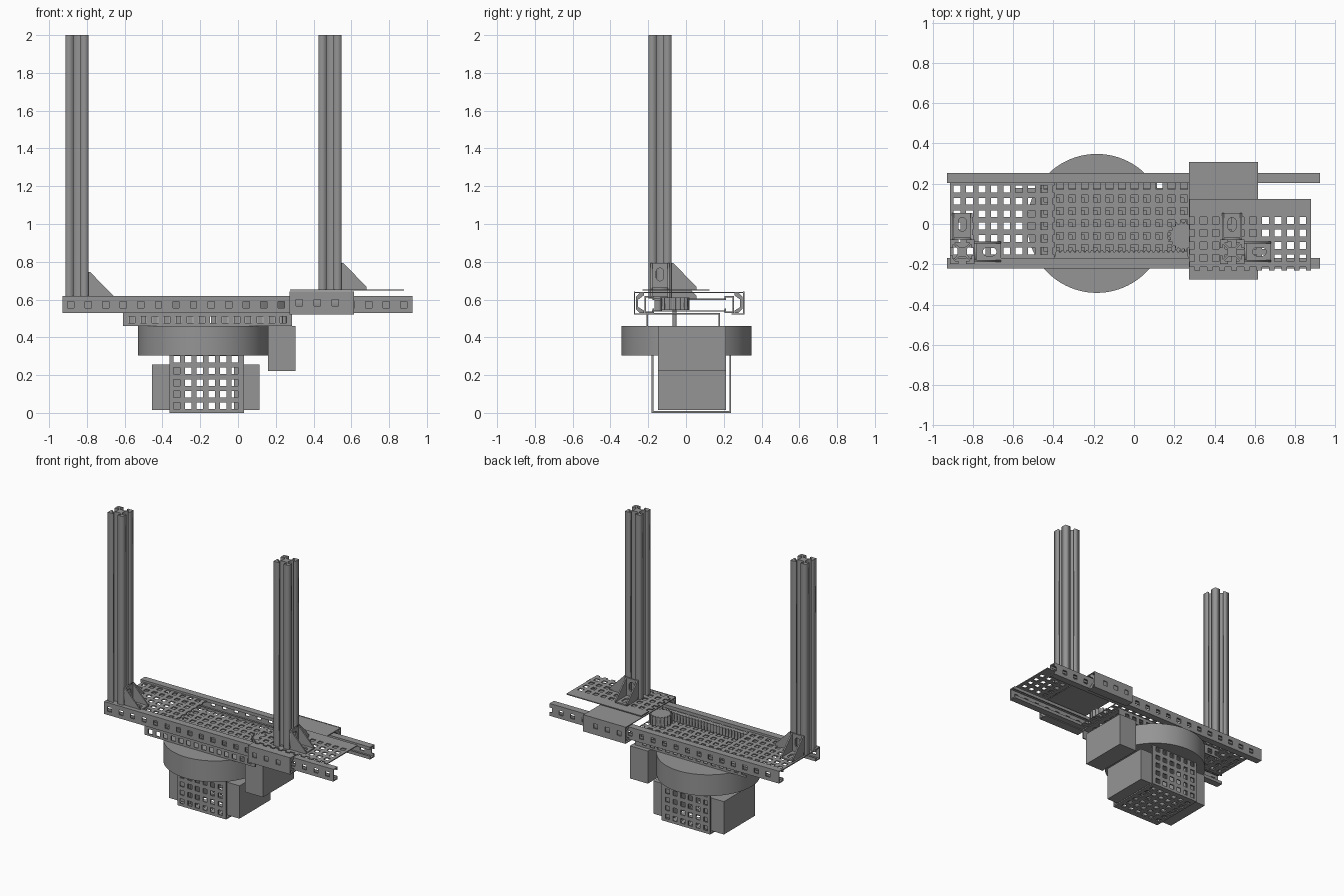
import bpy, bmesh, math
from mathutils import Matrix, Vector

if "Cube" in bpy.data.objects:
    bpy.data.objects.remove(bpy.data.objects["Cube"])

PITCH, HOLE = 0.0617, 0.034
X, Y, Z = Vector((1, 0, 0)), Vector((0, 1, 0)), Vector((0, 0, 1))
GREY = bpy.data.materials.new("dark_grey")
GREY.diffuse_color = (0.3, 0.3, 0.3, 1)
GREY.use_nodes = True
GREY.node_tree.nodes["Principled BSDF"].inputs["Base Color"].default_value = GREY.diffuse_color


def frame(o, u=X, v=Y):
    """Matrix with local x along u, local y along v, origin at o."""
    n = u.cross(v)
    m = Matrix((u, v, n)).transposed().to_4x4()
    m.translation = Vector(o)
    return m


def finish(name, bm):
    bmesh.ops.recalc_face_normals(bm, faces=bm.faces)
    me = bpy.data.meshes.new(name)
    bm.to_mesh(me)
    bm.free()
    me.materials.append(GREY)
    ob = bpy.data.objects.new(name, me)
    bpy.context.collection.objects.link(ob)
    return ob


def box(name, x0, x1, y0, y1, z0, z1):
    bm = bmesh.new()
    bmesh.ops.create_cube(bm, size=1)
    for v in bm.verts:
        v.co = Vector(((x0 + x1) / 2 + v.co.x * (x1 - x0),
                       (y0 + y1) / 2 + v.co.y * (y1 - y0),
                       (z0 + z1) / 2 + v.co.z * (z1 - z0)))
    return finish(name, bm)


def perforated(name, m, u, v, hu, hv, t):
    """Sheet u x v with square holes centred on hu x hv; thickness t along local z."""
    def cells(ext, holes):
        spans, pos = [], ext[0]
        for c in holes:
            a, b = max(c - HOLE / 2, ext[0]), min(c + HOLE / 2, ext[1])
            if b <= a:
                continue
            if a > pos + 1e-5:
                spans.append((pos, a, False))
            spans.append((a, b, True))
            pos = b
        if pos < ext[1] - 1e-5:
            spans.append((pos, ext[1], False))
        return spans
    bm = bmesh.new()
    for a, b, h in cells(u, hu):
        for c, d, k in cells(v, hv):
            if not (h and k):
                bm.faces.new([bm.verts.new(p) for p in ((a, c, 0), (b, c, 0), (b, d, 0), (a, d, 0))])
    bmesh.ops.remove_doubles(bm, verts=bm.verts, dist=1e-4)
    r = bmesh.ops.extrude_face_region(bm, geom=list(bm.faces), use_keep_orig=True)
    top = [e for e in r['geom'] if isinstance(e, bmesh.types.BMVert)]
    bmesh.ops.translate(bm, verts=top, vec=(0, 0, t))
    bm.transform(m)
    return finish(name, bm)


def prism(name, loops, m, depth):
    """Filled outline (further loops are holes) extruded along local z."""
    cu = bpy.data.curves.new(name, 'CURVE')
    cu.dimensions, cu.fill_mode, cu.extrude = '2D', 'BOTH', depth / 2
    for pts in loops:
        s = cu.splines.new('POLY')
        s.points.add(len(pts) - 1)
        for p, q in zip(s.points, pts):
            p.co = (q[0], q[1], 0, 1)
        s.use_cyclic_u = True
    tmp = bpy.data.objects.new(name + "_outline", cu)
    bpy.context.collection.objects.link(tmp)
    me = tmp.evaluated_get(bpy.context.evaluated_depsgraph_get()).to_mesh()
    bm = bmesh.new()
    bm.from_mesh(me)
    bpy.data.objects.remove(tmp)
    bmesh.ops.remove_doubles(bm, verts=bm.verts, dist=1e-5)
    bm.transform(m @ Matrix.Translation((0, 0, depth / 2)))
    return finish(name, bm)


def steps(start, n, p=PITCH):
    return [start + i * p for i in range(n)]


def rect(x0, x1, y0, y1):
    return [(x0, y0), (x1, y0), (x1, y1), (x0, y1)]


def slot(cx, cy, r, half):
    """Oblong slot lying along local x."""
    return [(cx + (half if math.cos(a) > 0 else -half) + r * math.cos(a), cy + r * math.sin(a))
            for a in [(i + .5) * math.tau / 20 for i in range(20)]]


# Slotted upright posts
side = [(-.061, -.061), (-.019, -.061), (-.019, -.047), (-.036, -.047), (-.036, -.043), (-.016, -.024),
        (.016, -.024), (.036, -.043), (.036, -.047), (.019, -.047), (.019, -.061)]
slotted = []
for k in range(4):
    c, s = (1, 0, -1, 0)[k], (0, 1, 0, -1)[k]
    slotted += [(c * x - s * y, s * x + c * y) for x, y in side]


def gusset(name, m):
    """Corner bracket: foot along local x, height along z, two cheeks."""
    w, L, H, t = .1, .132, .14, .01
    cheek = [(0, 0), (L, 0), (L, .015), (t, H), (0, H)]
    for i, y in enumerate((-w / 2 + t, w / 2)):
        prism(f"{name}_cheek_{i}", [cheek], m @ frame((0, y, 0), X, Z), t)
    prism(name + "_foot", [rect(0, L, -w / 2, w / 2), slot(.075, 0, .02, .014)], m, t)
    prism(name + "_back", [rect(0, H, -w / 2, w / 2), slot(.08, 0, .02, .014)],
          m @ frame((t, 0, 0), Z, Y), t)


for label, px, pz in (("left", -.853, .605), ("right", .487, .653)):
    prism(label + "_post", [slotted], frame((px, -.138, pz)), 2 - pz)
    gusset(label + "_gusset_x", frame((px + .061, -.138, pz)))
    gusset(label + "_gusset_y", frame((px, -.077, pz), Y, -X))

# Mirrored slide rails with lipped C section, and slider shells
MID = .017
for label, s in (("front", -1), ("back", 1)):
    yo = MID + s * .237

    def bar(name, x0, x1, d0, d1, z0, z1):
        a, b = sorted((yo - s * d0, yo - s * d1))
        box(f"{label}_{name}", x0, x1, a, b, z0, z1)
    web = frame((0, yo if s > 0 else yo + .008, 0), X, Z)
    first = -.885 if s < 0 else -.8386
    perforated(label + "_rail_web", web, (-.93, .925), (.53, .62), steps(first, 20, .0928), [.573], .008)
    for i, (z, zl) in enumerate(((.53, .538), (.612, .597))):
        bar(f"rail_flange_{i}", -.93, .925, .008, .05, z, z + .008)
        bar(f"rail_lip_{i}", -.93, .925, .043, .05, zl, zl + .015)
    ys = MID + s * .292
    perforated(label + "_slider_wall", frame((0, ys if s > 0 else ys + .006, 0), X, Z), (.273, .615),
               (.52, .642), [.325, .42, .515], [.582], .006)
    bar("slider_under_lip", .273, .615, -.055, .012, .52, .526)
    insert = [(s * d, z) for d, z in ((.24, .53), (.262, .53), (.282, .55), (.282, .615),
                                      (.262, .635), (.24, .635), (.24, .622), (.27, .6), (.27, .56), (.24, .542))]
    prism(label + "_slider_insert", [insert], frame((.28, MID, 0), Y, Z), .33)
box("slider_bridge", .273, .615, -.275, .309, .634, .64)

# Perforated decks: fixed left deck, lower deck under the rack, moving right deck
perforated("left_deck", frame((0, 0, .597)), (-.915, -.395), (-.172, .205),
           steps(-.879, 9), steps(-.134, 6), .008)
perforated("lower_deck", frame((0, 0, .536)), (-.46, .33), (-.18, .208),
           steps(-.43, 13), steps(-.12, 6), .006)
perforated("right_deck", frame((0, 0, .647)), (.275, .88), (-.23, .125),
           steps(.283, 10), steps(-.23, 5), .007)

# Lower channel joining rails to turntable
perforated("channel_web", frame((0, 0, .522)), (-.61, .285), (-.21, .18),
           steps(-.571, 14), steps(-.134, 5), .008)
for label, y, x in (("front", -.202, -.562), ("back", .18, -.593)):
    perforated(f"channel_{label}_flange", frame((0, y, 0), X, Z), (-.61, .285), (.46, .522),
               steps(x, 14), [.492], .008)

# Rack and pinion drive
N, R = 18, .07
gear = []
for i in range(N):
    for f, r in ((-.3, R - .006), (-.15, R + .008), (.15, R + .008), (.3, R - .006)):
        a = (i + f) * math.tau / N
        gear.append((r * math.cos(a), r * math.sin(a)))
prism("pinion_gear", [gear], frame((.245, -.06, .545)), .065)
bore = [(.011 * math.cos(i * math.tau / 12), .011 * math.sin(i * math.tau / 12)) for i in range(12)]
prism("pinion_shaft", [bore], frame((.245, -.06, .455)), .15)
rack, p = [(-.395, -.168)], R * math.tau / N
for i in range(27):
    x = -.39 + i * p
    rack += [(x, -.142), (x + .3 * p, -.128), (x + .6 * p, -.128), (x + .9 * p, -.142)]
rack.append((rack[-1][0] + .003, -.168))
prism("rack", [rack[::-1]], frame((0, 0, .542)), .055)

# Turntable drum
drum = prism("turntable_drum", [[(.345 * math.cos(i * math.tau / 96), .345 * math.sin(i * math.tau / 96))
                                 for i in range(96)]], frame((-.185, .003, .305)), .155)
bpy.context.view_layer.objects.active = drum
drum.select_set(True)
bpy.ops.object.shade_smooth_by_angle()

# Motors
box("pinion_motor", .16, .305, -.147, .212, .222, .46)
box("left_base_motor", -.455, -.285, -.147, .212, .015, .255)
box("right_base_motor", -.022, .115, -.147, .212, .015, .255)

# Perforated base cradle
cols = steps(-.325, 6)
for label, y in (("front", -.173), ("back", .238)):
    perforated(f"cradle_{label}_plate", frame((0, y, 0), X, Z), (-.362, .032), (0, .305),
               cols, steps(.037, 5), .009)
perforated("cradle_floor", frame((0, 0, 0)), (-.362, .032), (-.173, .229), cols, steps(-.126, 6), .009)
